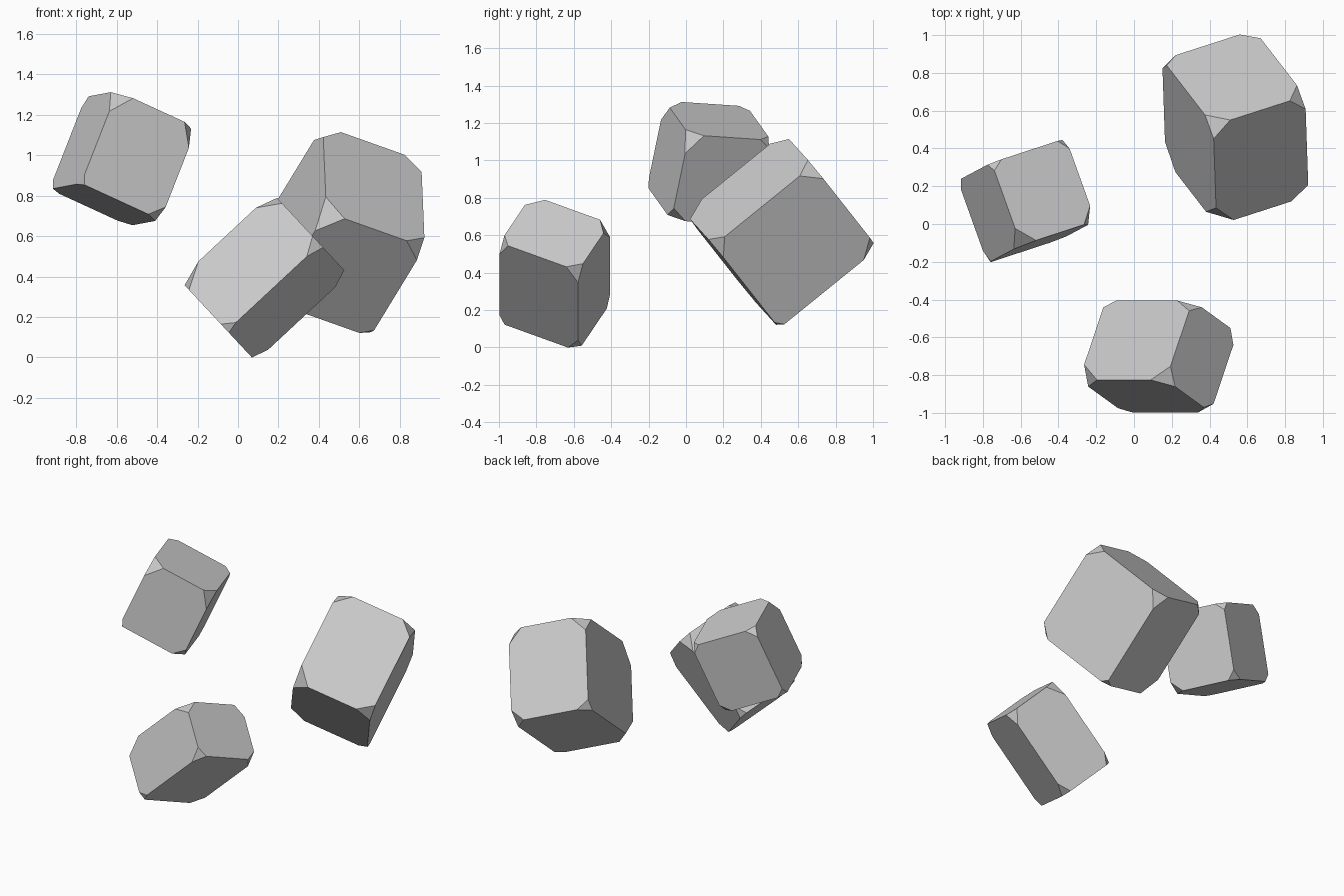
import bpy
import bmesh
from itertools import product
from mathutils import Matrix, Vector

# Remove the default cube
default_cube = bpy.data.objects.get("Cube")
if default_cube:
    bpy.data.objects.remove(default_cube, do_unlink=True)

# Plain stone colour shared by every block
stone = bpy.data.materials.new("stone_grey")
stone.use_nodes = True
colour = (0.6, 0.6, 0.6, 1.0)
stone.diffuse_color = colour
stone.node_tree.nodes["Principled BSDF"].inputs["Base Color"].default_value = colour


def chipped_block(name, first_axis, second_axis, low, high, chips):
    """Tilted box between two limits along its own axes. Each corner is
    chipped by three lengths (in hundredths), one along each box edge."""
    x_axis = Vector(first_axis).normalized()
    z_axis = x_axis.cross(Vector(second_axis)).normalized()
    y_axis = z_axis.cross(x_axis)
    turn = Matrix((x_axis, y_axis, z_axis)).transposed()
    low, high = Vector(low), Vector(high)
    half = (high - low) / 2

    bm = bmesh.new()
    for signs, chip in zip(product((-1, 1), repeat=3), chips):
        corner = Vector(s * h for s, h in zip(signs, half))
        for axis in range(3):
            point = corner.copy()
            point[axis] -= signs[axis] * chip[axis] / 100
            bm.verts.new(point)
    bmesh.ops.convex_hull(bm, input=bm.verts)
    # Merge the hull triangles into flat faces
    bmesh.ops.dissolve_limit(bm, angle_limit=0.01, verts=bm.verts, edges=bm.edges)
    bmesh.ops.recalc_face_normals(bm, faces=bm.faces)

    mesh = bpy.data.meshes.new(name)
    bm.to_mesh(mesh)
    bm.free()
    mesh.materials.append(stone)
    block = bpy.data.objects.new(name, mesh)
    block.matrix_world = Matrix.Translation(turn @ ((low + high) / 2)) @ turn.to_4x4()
    bpy.context.collection.objects.link(block)
    return block


# Low block at the front
chipped_block(
    "front_rock", (0.73, 0, 0.68), (0.62, -0.44, -0.64),
    (0.05, -0.066, -0.953), (0.679, 0.322, -0.485),
    [(13, 8, 9), (7.5, 4, 4), (6, 5, 3), (8.5, 4.5, 6),
     (11, 8, 8), (11, 8, 6), (9, 6, 5), (9, 6, 7)])

# High block on the right
chipped_block(
    "right_rock", (0.87, 0.285, -0.4), (-0.344, 0.937, -0.06),
    (-1.08, 0.012, 0.47), (-0.628, 0.478, 0.97),
    [(2, 7, 5), (9, 9.5, 11), (5.5, 5, 5), (6, 4.5, 6),
     (7, 8, 7), (7, 8.5, 11), (6.5, 5, 6), (5, 6, 5)])

# Large block at the back left
chipped_block(
    "back_left_rock", (0.9, 0.29, -0.32), (-0.43, 0.56, -0.71),
    (0.162, -0.702, 0.434), (0.702, -0.076, 1.115),
    [(10, 13, 12), (10, 10, 9), (10, 12, 12), (8, 5.5, 6),
     (10, 9, 7.5), (9, 10, 9), (6, 4.5, 3.5), (8.5, 8, 10)])
